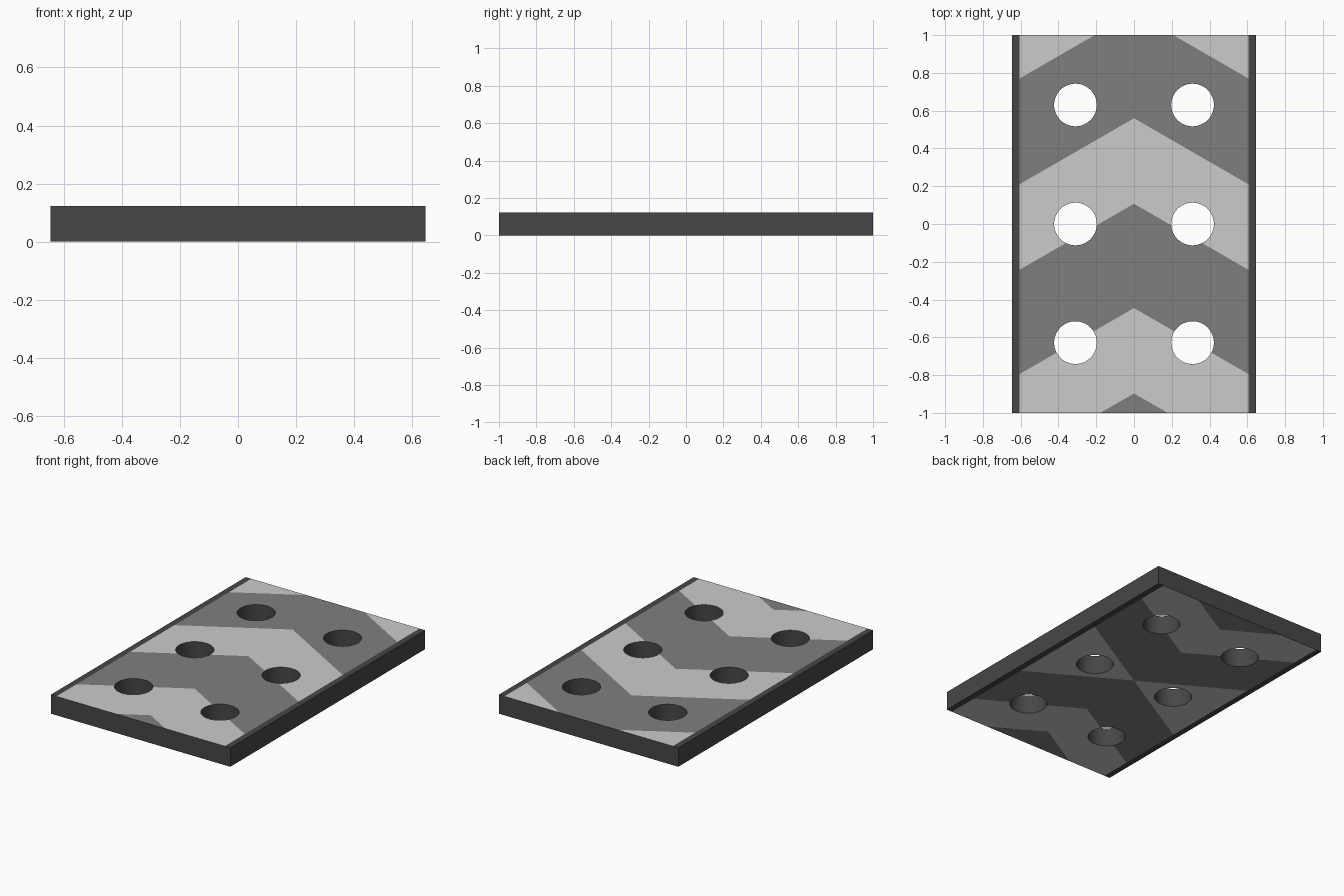
import bpy, bmesh, math
from mathutils import Vector, Matrix

if "Cube" in bpy.data.objects:
    bpy.data.objects.remove(bpy.data.objects["Cube"])

HX, HY, H = 0.645, 1.0, 0.123      # half width, half length, thickness
STRIP = 0.605                      # inner edge of the dark border strips
SLOPE = 0.577                      # chevron slope (30 degrees)
TOP = [-0.897, -0.445, 0.107, 0.56, 1.12]   # chevron borders on the top
BOT = [0.0, 0.445, 0.81]                    # mirrored chevrons underneath
EDGE, MID, LIGHT = 0, 1, 2


def material(name, v):
    m = bpy.data.materials.new(name)
    m.diffuse_color = (v, v, v, 1)
    m.use_nodes = True
    m.node_tree.nodes["Principled BSDF"].inputs["Base Color"].default_value = m.diffuse_color
    return m


mats = [material("edge_charcoal", 0.063), material("mid_grey", 0.212),
        material("light_grey", 0.60)]


def make_object(name, bm):
    me = bpy.data.meshes.new(name)
    bm.to_mesh(me)
    bm.free()
    for m in mats:
        me.materials.append(m)
    ob = bpy.data.objects.new(name, me)
    bpy.context.collection.objects.link(ob)
    return ob


def cut(bm, test, co, no):
    """Slice only the faces that pass the test."""
    faces = [f for f in bm.faces if test(f)]
    geom = set(faces)
    for f in faces:
        geom.update(f.edges)
        geom.update(f.verts)
    bmesh.ops.bisect_plane(bm, geom=list(geom), dist=1e-5,
                           plane_co=co, plane_no=Vector(no).normalized())
    bm.normal_update()


# plate block
bm = bmesh.new()
bmesh.ops.create_cube(bm, size=1, matrix=Matrix.Translation((0, 0, H / 2))
                      @ Matrix.Diagonal((2 * HX, 2 * HY, H, 1)))
bm.normal_update()


def flat(f):
    return abs(f.normal.z) > 0.9


# border strips and centre lines
for x in (-STRIP, 0, STRIP):
    cut(bm, flat, (x, 0, 0), (1, 0, 0))
cut(bm, lambda f: f.normal.z < -0.9, (0, 0, 0), (0, 1, 0))


def panel(f, sx, up):
    c = f.calc_center_median()
    return flat(f) and (f.normal.z > 0) == up and 0 < c.x * sx < STRIP


# chevron borders
for sx in (-1, 1):
    for c in TOP:
        cut(bm, lambda f: panel(f, sx, True), (0, c, 0), (SLOPE * sx, 1, 0))
    for sy in (-1, 1):
        for c in BOT:
            cut(bm, lambda f: panel(f, sx, False)
                and f.calc_center_median().y * sy > 0,
                (0, c * sy, 0), (-SLOPE * sx, sy, 0))

# alternate the two greys band by band
for f in bm.faces:
    c = f.calc_center_bounds() if not flat(f) else f.calc_center_median()
    if not flat(f) or abs(c.x) > STRIP:
        f.material_index = EDGE
    elif f.normal.z > 0:
        band = sum(c.y + SLOPE * abs(c.x) > b for b in TOP)
        f.material_index = LIGHT if band % 2 else MID
    else:
        band = sum(abs(c.y) - SLOPE * abs(c.x) > b for b in BOT)
        f.material_index = MID if band % 2 else LIGHT
plate = make_object("perforated_plate", bm)

# six round holes
bm = bmesh.new()
for x in (-0.31, 0.31):
    for y in (-0.628, 0, 0.63):
        bmesh.ops.create_cone(bm, cap_ends=True, segments=48, radius1=0.113,
                              radius2=0.113, depth=1,
                              matrix=Matrix.Translation((x, y, 0.06)))
cutter = make_object("hole_cutter", bm)
cutter.hide_render = True

mod = plate.modifiers.new("holes", 'BOOLEAN')
mod.operation = 'DIFFERENCE'
mod.solver = 'EXACT'
mod.object = cutter
bpy.context.view_layer.objects.active = plate
plate.select_set(True)
bpy.ops.object.modifier_apply(modifier=mod.name)
bpy.data.objects.remove(cutter)
bpy.ops.object.shade_smooth_by_angle(angle=math.radians(30))
